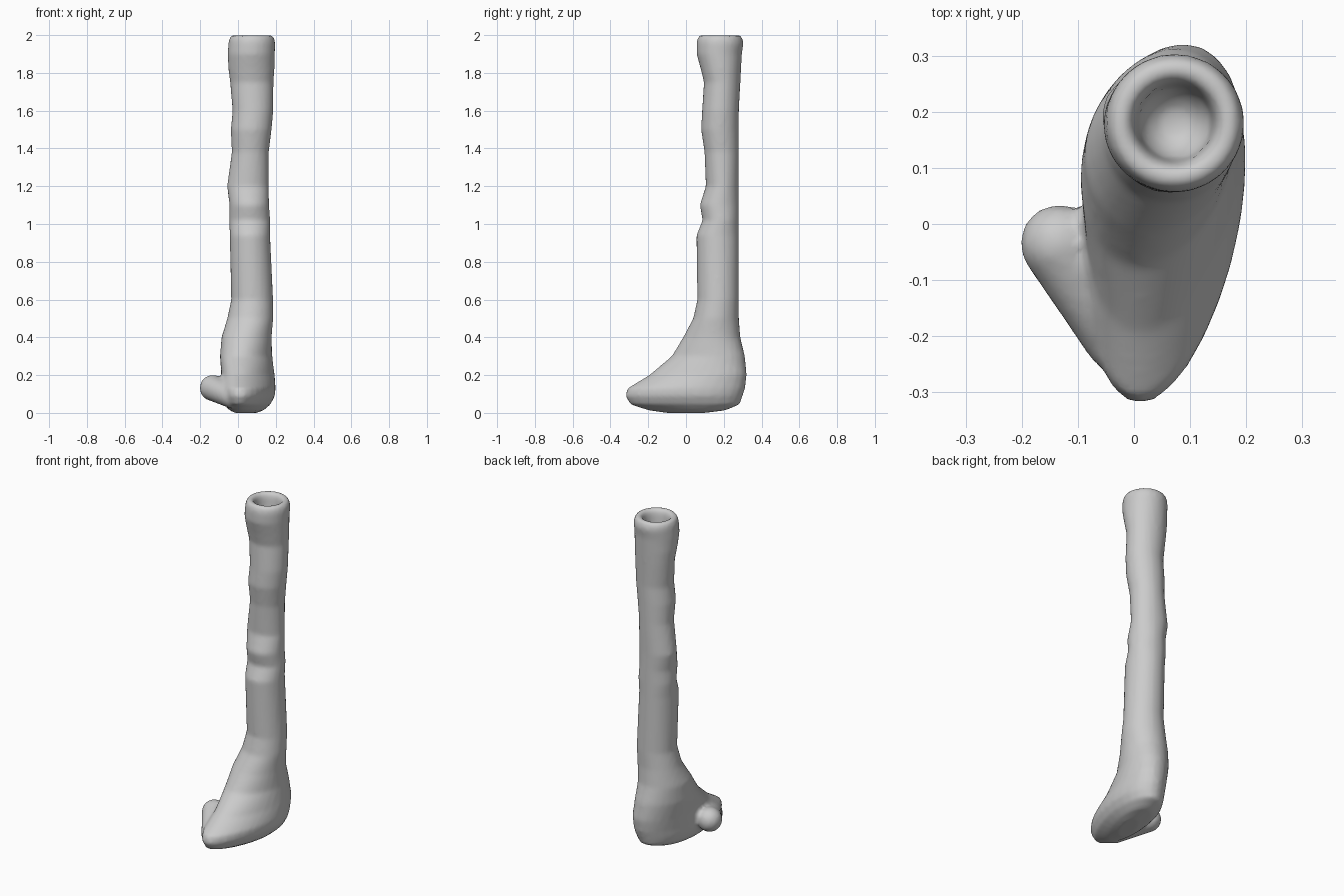
import bpy, bmesh, math
from mathutils import Vector

if "Cube" in bpy.data.objects:
    bpy.data.objects.remove(bpy.data.objects["Cube"])

SIDES = 28
# foot rings: z, front y, back y, back half-width, front half-width
FOOT = [
    (0.00, -0.10, 0.10, 0.05, 0.05),
    (0.014, -0.20, 0.21, 0.10, 0.07),
    (0.045, -0.295, 0.285, 0.135, 0.10),
    (0.09, -0.322, 0.30, 0.155, 0.12),
    (0.13, -0.31, 0.313, 0.155, 0.125),
    (0.20, -0.195, 0.322, 0.15, 0.12),
    (0.30, -0.075, 0.312, 0.14, 0.13),
    (0.40, -0.015, 0.288, 0.135, 0.13),
]
# leg rings: z, centre x, half-width, front y (the back stays straight)
LEG = [
    (0.50, 0.065, 0.122, 0.038),
    (0.60, 0.075, 0.111, 0.060),
    (0.94, 0.063, 0.107, 0.055),
    (1.02, 0.062, 0.108, 0.088),
    (1.10, 0.060, 0.105, 0.073),
    (1.20, 0.052, 0.110, 0.105),
    (1.38, 0.065, 0.098, 0.098),
    (1.50, 0.070, 0.108, 0.080),
    (1.60, 0.079, 0.108, 0.085),
    (1.75, 0.073, 0.115, 0.095),
    (1.82, 0.071, 0.122, 0.078),
    (1.90, 0.070, 0.125, 0.056),
]


def ring(bm, z, yf, yb, wb, wf, xb, xf):
    verts = []
    for i in range(SIDES):
        a = math.tau * i / SIDES
        f = (1 - math.sin(a)) / 2          # 0 at the back, 1 at the front
        x = xb + (xf - xb) * f + (wb + (wf - wb) * f) * math.cos(a)
        y = (yf + yb) / 2 + (yb - yf) / 2 * math.sin(a)
        verts.append(bm.verts.new((x, y, z)))
    return verts


def round_ring(bm, z, r):
    return ring(bm, z, 0.18 - r, 0.18 + r, r, r, 0.073, 0.073)


bm = bmesh.new()
loops = []

# foot: heel to the right, toe swung to the middle
for z, yf, yb, wb, wf in FOOT:
    heel_x = 0.06 + 0.03 * math.sin(math.pi * min(1, z / 0.2 * 0.5 + 0.1)) if z < 0.35 else 0.06
    toe_x = 0.01 if z < 0.35 else 0.03
    loops.append(ring(bm, z, yf, yb, wb, wf, heel_x, toe_x))

# leg tube
for z, x, w, yf in LEG:
    back_y = 0.28 + 0.016 * max(0, (z - 1.6) / 0.3)
    loops.append(ring(bm, z, yf, back_y, w, w, x, x))

# rolled rim, then the shallow hollow
for k in range(7):
    a = math.pi * k / 6
    loops.append(round_ring(bm, 1.955 + 0.047 * math.sin(a), 0.097 + 0.027 * math.cos(a)))
for k in range(1, 5):
    a = math.pi / 2 * k / 5
    loops.append(round_ring(bm, 1.93 - 0.08 * math.sin(a), 0.068 * math.cos(a)))

# skin the loft
for lo, hi in zip(loops, loops[1:]):
    for i in range(SIDES):
        j = (i + 1) % SIDES
        bm.faces.new((lo[i], lo[j], hi[j], hi[i]))
bm.faces.new(loops[0][::-1])
bm.faces.new(loops[-1])

# side lobe running back along the left of the foot
start, end = Vector((-0.03, -0.20, 0.085)), Vector((-0.133, -0.035, 0.132))
for k in range(9):
    s = bmesh.ops.create_icosphere(bm, subdivisions=3, radius=0.062 + 0.001 * k)
    bmesh.ops.translate(bm, verts=s["verts"], vec=start.lerp(end, k / 8))

mesh = bpy.data.meshes.new("hollow_leg_with_foot")
bm.to_mesh(mesh)
bm.free()
leg = bpy.data.objects.new("hollow_leg_with_foot", mesh)
bpy.context.collection.objects.link(leg)

# fuse the lobe and soften the joins
fuse = leg.modifiers.new("fuse", "REMESH")
fuse.mode = "VOXEL"
fuse.voxel_size = 0.012
fuse.use_smooth_shade = True
soften = leg.modifiers.new("soften", "SMOOTH")
soften.factor = 0.5
soften.iterations = 4
